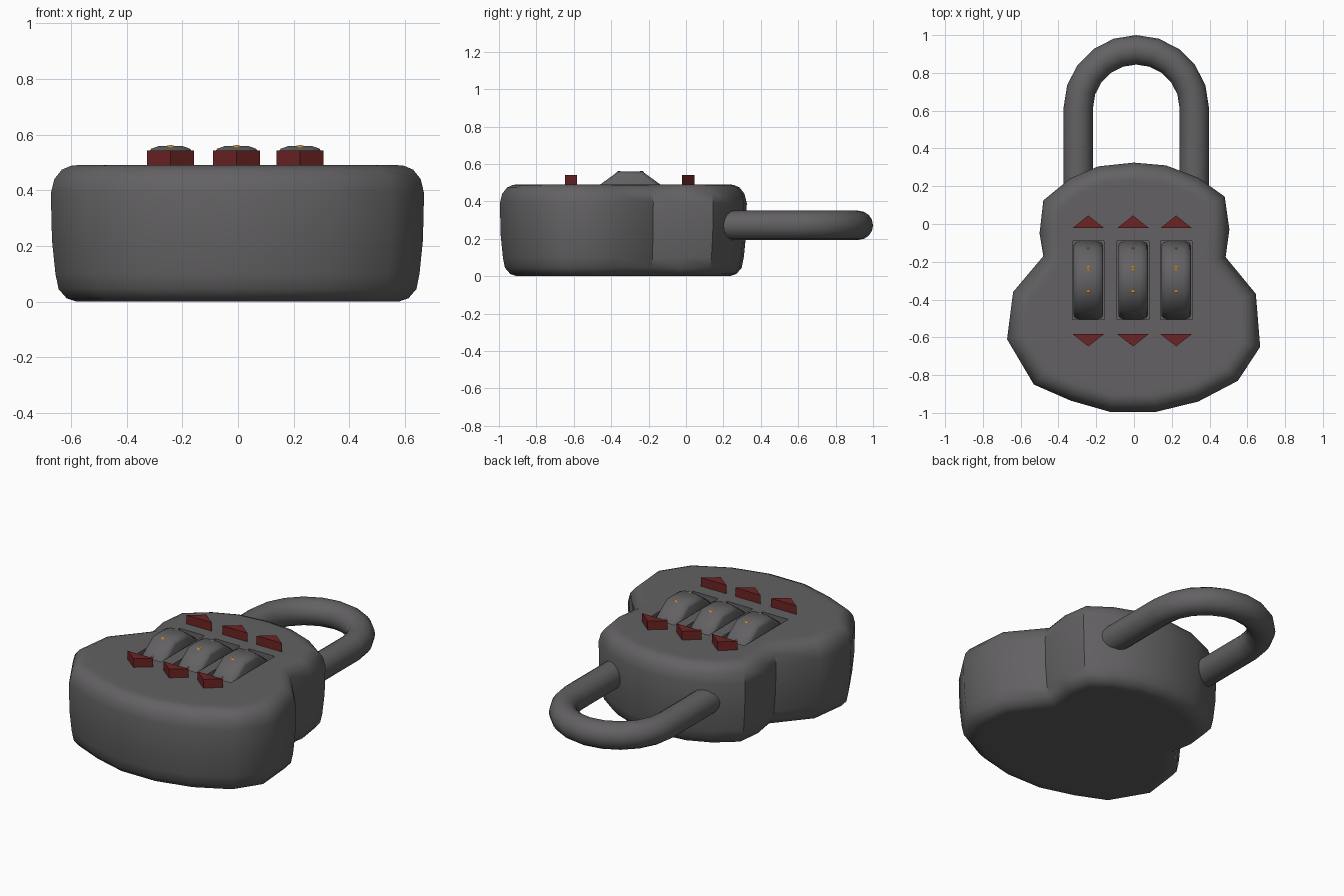
import bpy, bmesh, math
from mathutils import Vector

if "Cube" in bpy.data.objects:
    bpy.data.objects.remove(bpy.data.objects["Cube"])


def material(name, rgb):
    m = bpy.data.materials.new(name)
    m.diffuse_color = (*rgb, 1)
    m.use_nodes = True
    m.node_tree.nodes["Principled BSDF"].inputs["Base Color"].default_value = m.diffuse_color
    return m


GREY = material("dark_grey", (0.125, 0.12, 0.125))
RED = material("dark_red", (0.15, 0.017, 0.017))
ORANGE = material("orange", (0.65, 0.25, 0.02))


def finish(bm, name, mat, smooth=None):
    bmesh.ops.recalc_face_normals(bm, faces=bm.faces)
    me = bpy.data.meshes.new(name)
    bm.to_mesh(me)
    bm.free()
    ob = bpy.data.objects.new(name, me)
    bpy.context.collection.objects.link(ob)
    me.materials.append(mat)
    if smooth:
        shade(ob, smooth)
    return ob


def shade(ob, angle):
    bpy.ops.object.select_all(action='DESELECT')
    ob.select_set(True)
    bpy.context.view_layer.objects.active = ob
    bpy.ops.object.shade_smooth_by_angle(angle=math.radians(angle))


def loft(rings):
    """Skin a list of closed rings and cap both ends."""
    bm = bmesh.new()
    vs = [[bm.verts.new(p) for p in r] for r in rings]
    n = len(vs[0])
    for a, b in zip(vs, vs[1:]):
        for i in range(n):
            j = (i + 1) % n
            bm.faces.new((a[i], a[j], b[j], b[i]))
    bm.faces.new(vs[0][::-1])
    bm.faces.new(vs[-1])
    return bm


def box(bm, lo, hi):
    r = bmesh.ops.create_cube(bm, size=1)
    for v in r["verts"]:
        v.co = Vector([(l + h) / 2 + c * (h - l) for l, h, c in zip(lo, hi, v.co)])


def inset(pts, d):
    """Offset a clockwise outline inwards by d with mitred corners."""
    out = []
    for i, p in enumerate(pts):
        a = (p - pts[i - 1]).normalized()
        b = (pts[(i + 1) % len(pts)] - p).normalized()
        na, nb = Vector((a.y, -a.x)), Vector((b.y, -b.x))
        m = (na + nb).normalized()
        out.append(p + m * d / m.dot(na))
    return out


# body: pear shaped outline with rounded rims
outline = [Vector(p) for p in (
    (0, .325), (.17, .31), (.34, .245), (.48, .145), (.505, -.03), (.485, -.175),
    (.645, -.37), (.668, -.65), (.55, -.83), (.34, -.94), (.115, -.995),
    (-.125, -.995), (-.335, -.935), (-.53, -.85), (-.672, -.61), (-.64, -.36),
    (-.48, -.17), (-.5, -.05), (-.48, .125), (-.34, .24), (-.19, .305))]
levels = ((0, .12), (0, .09), (.012, .055), (.045, .027), (.1, .016), (.22, .004),
          (.39, 0), (.44, .012), (.474, .038), (.488, .07), (.49, .09), (.49, .12))
body = finish(loft([[(p.x, p.y, z) for p in inset(outline, d)] for z, d in levels]),
              "lock_body", GREY)

# slots for the number wheels
WHEELS = (-.242, -.005, .223)
bm = bmesh.new()
for x in WHEELS:
    box(bm, (x - .084, -.505, .14), (x + .084, -.09, .7))
cutter = finish(bm, "slot_cutter", GREY)
cutter.hide_render = True
mod = body.modifiers.new("slots", 'BOOLEAN')
mod.operation = 'DIFFERENCE'
mod.solver = 'EXACT'
mod.object = cutter
bpy.context.view_layer.objects.active = body
bpy.ops.object.modifier_apply(modifier=mod.name)
bpy.data.objects.remove(cutter)
shade(body, 40)

# shackle: round bar swept along a U path
CX, R, BAR, ARC_Y, SZ = .012, .307, .078, .615, .272
path = [(R, .1, 0)] + [(R * math.cos(t), ARC_Y + R * math.sin(t), t)
                       for t in (math.pi * i / 10 for i in range(11))] + [(-R, .1, math.pi)]
rings = []
for px, py, t in path:
    ring = []
    for k in range(16):
        a = 2 * math.pi * k / 16
        o = BAR * math.cos(a)
        ring.append((CX + px + o * math.cos(t), py + o * math.sin(t), SZ + BAR * math.sin(a)))
    rings.append(ring)
finish(loft(rings), "shackle", GREY, 50)

# number wheels: ten sided crowned drums with small orange marks on the ridges
WY, WZ, WR = -.298, .36, .21
for n, x in enumerate(WHEELS, 1):
    rings = [[(x + dx, WY + r * math.sin(a), WZ + r * math.cos(a))
              for a in (math.pi * (2 * k + 1) / 10 for k in range(10))]
             for dx, r in ((-.078, .185), (-.07, .199), (-.04, WR),
                           (.04, WR), (.07, .199), (.078, .185))]
    finish(loft(rings), f"number_wheel_{n}", GREY, 40)
    bm = bmesh.new()
    for k in (-3, -1, 1, 3):
        a = math.pi * k / 10
        c = Vector((x, WY + WR * math.sin(a), WZ + WR * math.cos(a)))
        out = Vector((0, math.sin(a), math.cos(a)))
        tan = Vector((0, math.cos(a), -math.sin(a)))
        s = .014 if abs(k) == 1 else .008
        tip = bm.verts.new(c + out * .003)
        rim = [bm.verts.new(c + v) for v in (
            Vector((s, 0, 0)), tan * s - out * .003,
            Vector((-s, 0, 0)), -tan * s - out * .003)]
        for i in range(4):
            bm.faces.new((tip, rim[i], rim[(i + 1) % 4]))
    finish(bm, f"wheel_marks_{n}", ORANGE)

# red pointer arrows above and below every wheel
for n, x in enumerate(WHEELS, 1):
    for name, y, tip in (("upper", -.022, .045), ("lower", -.582, -.648)):
        tri = ((x - .084, y), (x + .084, y), (x, tip))
        finish(loft([[(px, py, z) for px, py in tri] for z in (.47, .542)]),
               f"{name}_arrow_{n}", RED)
